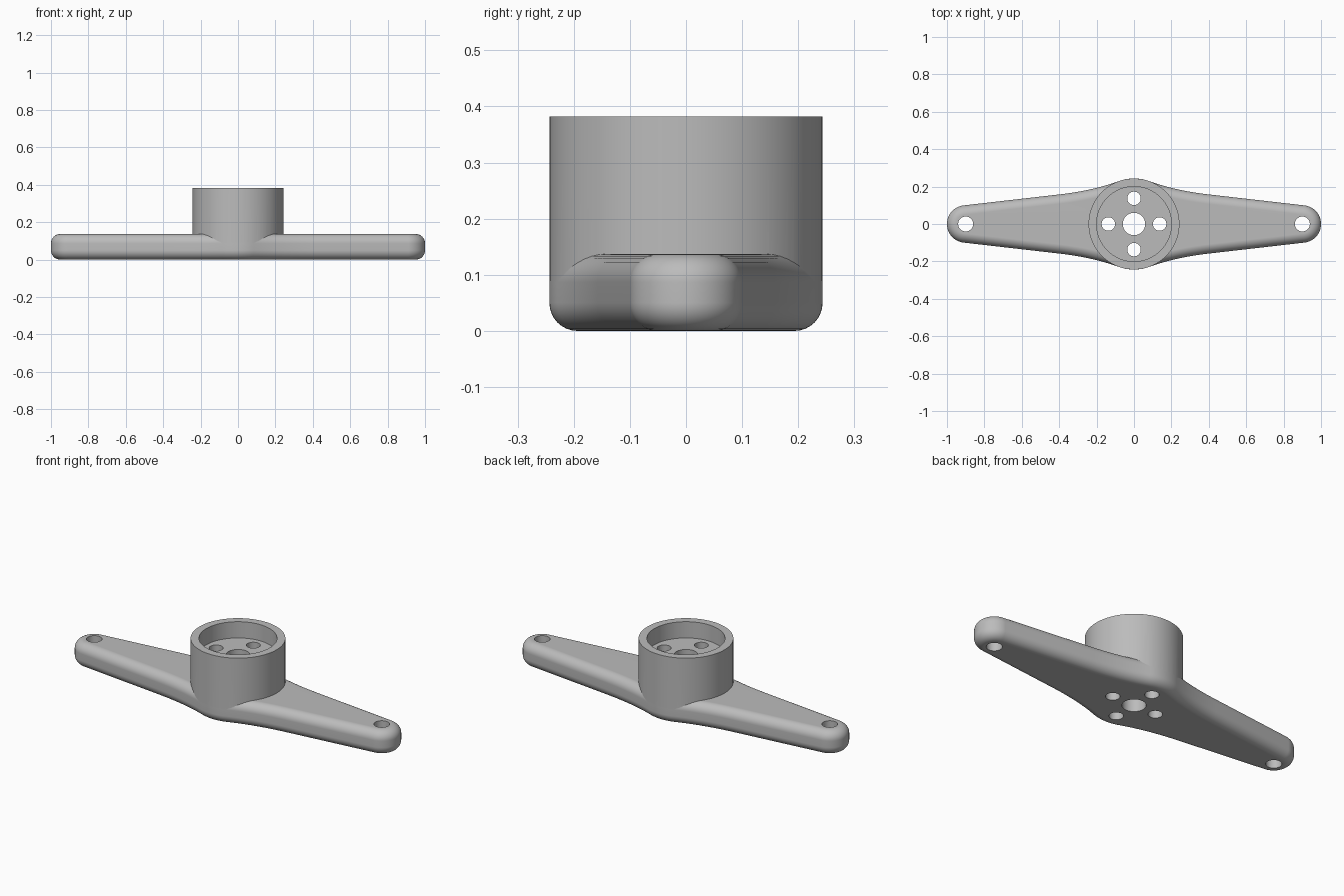
import bpy, bmesh, math
from mathutils import Vector

if "Cube" in bpy.data.objects:
    bpy.data.objects.remove(bpy.data.objects["Cube"])

ARM_H, ROUND = 0.137, 0.05
HUB_R, HUB_H, FLOOR = 0.243, 0.382, 0.29

grey = bpy.data.materials.new("grey")
grey.diffuse_color = (0.5, 0.5, 0.5, 1)
grey.use_nodes = True
grey.node_tree.nodes["Principled BSDF"].inputs["Base Color"].default_value = grey.diffuse_color


def add_object(name, bm):
    bmesh.ops.recalc_face_normals(bm, faces=bm.faces)
    mesh = bpy.data.meshes.new(name)
    bm.to_mesh(mesh)
    bm.free()
    mesh.materials.append(grey)
    obj = bpy.data.objects.new(name, mesh)
    bpy.context.collection.objects.link(obj)
    return obj


def cylinder(name, x, y, r, z0, z1, segments):
    bm = bmesh.new()
    bmesh.ops.create_cone(bm, cap_ends=True, segments=segments, radius1=r, radius2=r, depth=z1 - z0)
    bmesh.ops.translate(bm, verts=bm.verts, vec=(x, y, (z0 + z1) / 2))
    return add_object(name, bm)


def boolean(target, tool, operation):
    mod = target.modifiers.new(operation, 'BOOLEAN')
    mod.operation, mod.solver, mod.object = operation, 'EXACT', tool
    bpy.context.view_layer.objects.active = target
    bpy.ops.object.modifier_apply(modifier=mod.name)
    bpy.data.objects.remove(tool)


def polar(cx, r, degrees):
    a = math.radians(degrees)
    return Vector((cx + r * math.cos(a), r * math.sin(a)))


# Outline of one quarter: round tip, straight flank, hollow curve, hub arc
quarter = [polar(0.9, 0.1, 83.4 * i / 16) for i in range(17)]
a, b, c = Vector((0.4, 0.158)), Vector((0.218, 0.179)), polar(0, HUB_R + 0.0005, 70)
for i in range(12):
    t = i / 12
    quarter.append(a * (1 - t) ** 2 + b * 2 * t * (1 - t) + c * t * t)
quarter += [polar(0, HUB_R + 0.0005, 70 + 20 * i / 8) for i in range(9)]

# Mirror into a full loop
half = quarter + [Vector((-p.x, p.y)) for p in reversed(quarter[:-1])]
outline = half + [Vector((p.x, -p.y)) for p in reversed(half[1:-1])]
n = len(outline)


def edge_normal(p, q):
    d = (q - p).normalized()
    return Vector((d.y, -d.x))


normals = [(edge_normal(outline[i - 1], outline[i]) +
            edge_normal(outline[i], outline[(i + 1) % n])).normalized() for i in range(n)]

# Double arm with rounded upper and lower rims
steps = 8
levels = []
for i in range(steps + 1):
    t = math.pi / 2 * i / steps
    levels.append((ROUND * (1 - math.sin(t)), ROUND * (1 - math.cos(t))))
levels += [(inset, ARM_H - z) for inset, z in reversed(levels)]
bm = bmesh.new()
rings = []
for inset, z in levels:
    rings.append([bm.verts.new((*(p - m * inset), z)) for p, m in zip(outline, normals)])
for low, high in zip(rings, rings[1:]):
    for i in range(n):
        j = (i + 1) % n
        bm.faces.new((low[i], low[j], high[j], high[i]))
bm.faces.new(rings[0][::-1])
bm.faces.new(rings[-1])
body = add_object("double_arm_with_hub", bm)

# Hub with a shallow recess in its top
boolean(body, cylinder("hub", 0, 0, HUB_R, 0.07, HUB_H, 96), 'UNION')
boolean(body, cylinder("recess", 0, 0, 0.2, FLOOR, 0.6, 96), 'DIFFERENCE')

# Through holes: centre, four around it, one at each tip
holes = [(0, 0, 0.06), (0.9, 0, 0.04), (-0.9, 0, 0.04)]
holes += [(0.137 * x, 0.137 * y, 0.036) for x, y in ((1, 0), (-1, 0), (0, 1), (0, -1))]
for x, y, r in holes:
    boolean(body, cylinder("hole", x, y, r, -0.2, 0.6, 40), 'DIFFERENCE')

# Smooth shading with crisp rims
bpy.ops.object.select_all(action='DESELECT')
body.select_set(True)
bpy.context.view_layer.objects.active = body
bpy.ops.object.shade_smooth_by_angle(angle=math.radians(30))
weighted = body.modifiers.new("flat_tops", 'WEIGHTED_NORMAL')
weighted.keep_sharp = True
